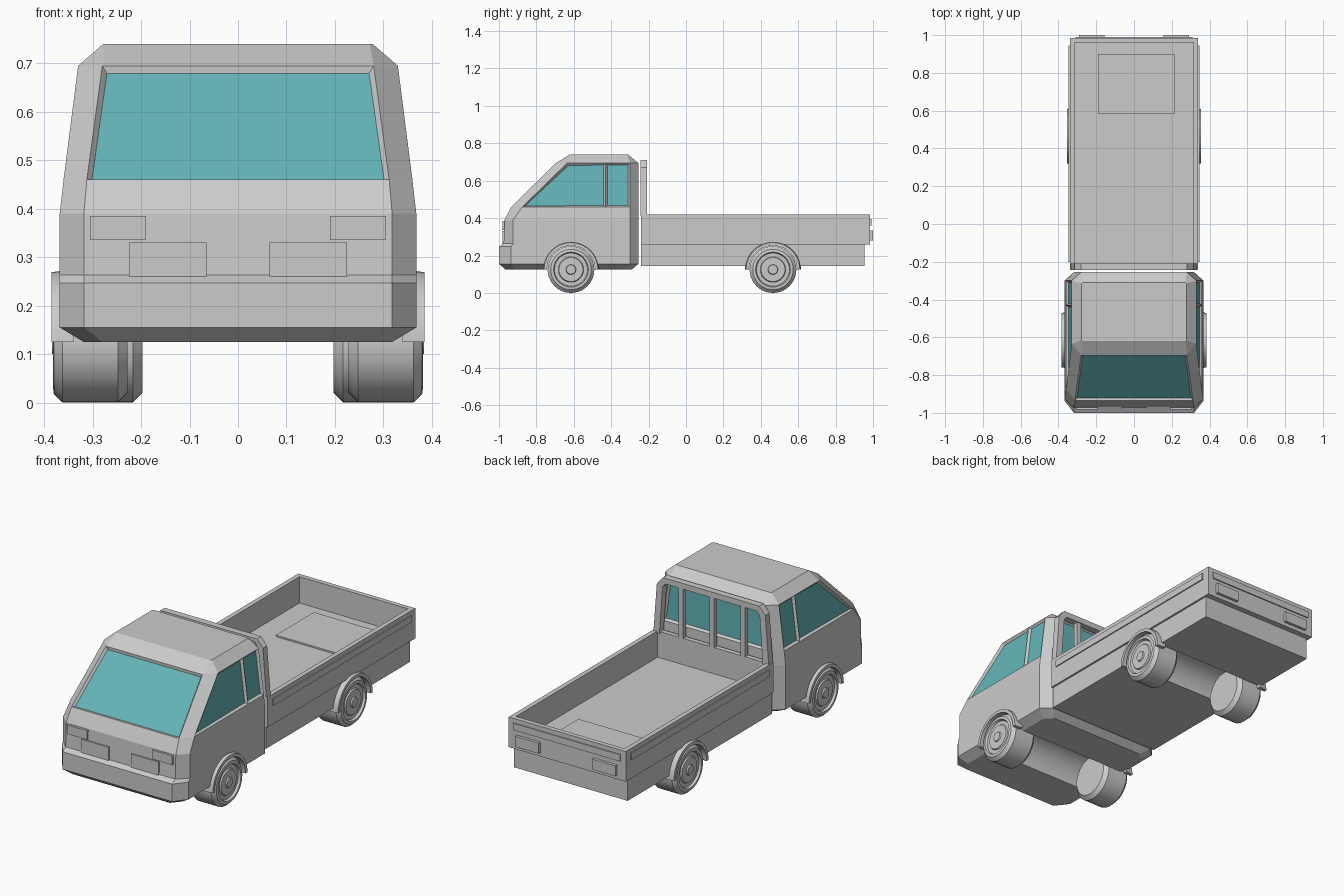
import bpy, bmesh, math
from mathutils import Matrix, Vector

cube = bpy.data.objects.get("Cube")
if cube:
    bpy.data.objects.remove(cube, do_unlink=True)


def material(name, colour):
    m = bpy.data.materials.new(name)
    m.use_nodes = True
    m.diffuse_color = colour
    m.node_tree.nodes["Principled BSDF"].inputs["Base Color"].default_value = colour
    return m


GREY = material("light grey paint", (0.6, 0.6, 0.6, 1))
TEAL = material("teal glass", (0.13, 0.46, 0.48, 1))


def finish(name, bm, mats=(GREY,)):
    bmesh.ops.recalc_face_normals(bm, faces=bm.faces)
    me = bpy.data.meshes.new(name)
    bm.to_mesh(me)
    bm.free()
    for m in mats:
        me.materials.append(m)
    ob = bpy.data.objects.new(name, me)
    bpy.context.collection.objects.link(ob)
    return ob


def add_box(bm, x, y, z):
    size = [b - a for a, b in (x, y, z)]
    mid = [(a + b) / 2 for a, b in (x, y, z)]
    mat = Matrix.Translation(mid) @ Matrix.Diagonal((*size, 1))
    bmesh.ops.create_cube(bm, size=1, matrix=mat)


def boxes(name, *specs):
    bm = bmesh.new()
    for s in specs:
        add_box(bm, *s)
    return finish(name, bm)


def smooth(ob):
    bpy.ops.object.select_all(action="DESELECT")
    ob.select_set(True)
    bpy.context.view_layer.objects.active = ob
    bpy.ops.object.shade_smooth_by_angle(angle=math.radians(30))


def cut_tunnel(ob, y, r=0.13):
    """Cut a round wheel tunnel across the whole width."""
    bm = bmesh.new()
    mat = Matrix.Translation((0, y, AXLE_Z)) @ Matrix.Rotation(math.pi / 2, 4, "Y")
    bmesh.ops.create_cone(bm, cap_ends=True, segments=48, radius1=r, radius2=r,
                          depth=1.2, matrix=mat)
    cutter = finish("tunnel_cutter", bm)
    cutter.hide_render = True
    mod = ob.modifiers.new("wheel tunnel", "BOOLEAN")
    mod.operation, mod.solver, mod.object = "DIFFERENCE", "EXACT", cutter
    dg = bpy.context.evaluated_depsgraph_get()
    me = bpy.data.meshes.new_from_object(ob.evaluated_get(dg))
    ob.modifiers.clear()
    ob.data = me
    bpy.data.objects.remove(cutter, do_unlink=True)


AXLE_Z = 0.125
FRONT_Y, REAR_Y = -0.615, 0.465

# Cab: stacked chamfered rings (z, side x, front x, front y, front side y, rear side y, rear y)
rings = [
    (0.125, 0.318, 0.28, -0.965, -0.92, -0.33, -0.29),
    (0.155, 0.368, 0.318, -1.0, -0.935, -0.30, -0.255),
    (0.247, 0.368, 0.318, -1.0, -0.935, -0.30, -0.255),
    (0.263, 0.368, 0.318, -0.975, -0.925, -0.30, -0.255),
    (0.39, 0.368, 0.318, -0.97, -0.925, -0.30, -0.255),
    (0.46, 0.36, 0.312, -0.935, -0.875, -0.30, -0.255),
    (0.695, 0.33, 0.28, -0.695, -0.635, -0.30, -0.255),
    (0.74, 0.278, 0.272, -0.62, -0.615, -0.315, -0.31),
]
bm = bmesh.new()
loops = []
for z, sx, fx, yf, yfs, yrs, yr in rings:
    half = [(fx, yf), (sx, yfs), (sx, yrs), (fx, yr)]
    plan = half + [(-x, y) for x, y in reversed(half)]
    loops.append([bm.verts.new((x, y, z)) for x, y in plan])
for a, b in zip(loops, loops[1:]):
    for i in range(8):
        j = (i + 1) % 8
        bm.faces.new((a[i], a[j], b[j], b[i]))
bm.faces.new(loops[0][::-1])
bm.faces.new(loops[-1])
bmesh.ops.recalc_face_normals(bm, faces=bm.faces)


def window_band():
    return [f for f in bm.faces if 0.5 < f.calc_center_median().z < 0.66]


# Door pillar splits the side glass, then every window is inset
sides = [f for f in window_band() if abs(f.normal.x) > 0.95]
geom = set(sides)
for f in sides:
    geom.update(f.edges, f.verts)
bmesh.ops.bisect_plane(bm, geom=list(geom), plane_co=(0, -0.43, 0), plane_no=(0, 1, 0))
bm.normal_update()
glass = [f for f in window_band()
         if abs(f.normal.x) > 0.95 or f.normal.y > 0.95
         or (f.normal.y < -0.4 and abs(f.normal.x) < 0.1)]
bmesh.ops.inset_individual(bm, faces=glass, thickness=0.014, depth=-0.012)
for f in glass:
    f.material_index = 1
cab = finish("cab", bm, (GREY, TEAL))
cut_tunnel(cab, FRONT_Y)

# Front details
boxes("headlights", *[(sorted((s * 0.19, s * 0.305)), (-0.982, -0.96), (0.337, 0.385))
                      for s in (-1, 1)])
boxes("grille_plates", *[(sorted((s * 0.065, s * 0.225)), (-0.98, -0.96), (0.26, 0.33))
                         for s in (-1, 1)])

# Cargo bed: skirt, floor and walls
skirt = boxes("bed_skirt", ((-0.33, 0.33), (-0.24, 0.955), (0.145, 0.265)))
cut_tunnel(skirt, REAR_Y)
W, Y0, Y1, T = 0.34, -0.24, 0.985, 0.025
boxes("bed_floor", ((-W + T, W - T), (Y0 + T, Y1 - T), (0.26, 0.28)))
wall_z = (0.26, 0.418)
boxes("bed_walls",
      ((-W, -W + T), (Y0, Y1), wall_z), ((W - T, W), (Y0, Y1), wall_z),
      ((-W + T, W - T), (Y0, Y0 + T), wall_z), ((-W + T, W - T), (Y1 - T, Y1), wall_z))
boxes("floor_hatch", ((-0.19, 0.215), (0.585, 0.9), (0.275, 0.288)))
rail_z = (0.36, 0.395)
boxes("bed_rails",
      ((-W - 0.006, -W + 0.01), (-0.2, 0.945), rail_z),
      ((W - 0.01, W + 0.006), (-0.2, 0.945), rail_z),
      ((-0.31, 0.31), (Y1 - 0.01, Y1 + 0.006), rail_z))
boxes("tail_lights", *[(sorted((s * 0.155, s * 0.29)), (Y1 - 0.01, 1.0), (0.28, 0.335))
                       for s in (-1, 1)])

# Guard frame behind the cab
outer = [(0.335, 0.41), (0.315, 0.67), (0.28, 0.71)]
inner = [(0.3, 0.41), (0.282, 0.66), (0.265, 0.68)]
outer += [(-x, z) for x, z in reversed(outer)]
inner += [(-x, z) for x, z in reversed(inner)]
bm = bmesh.new()
vo, vi = [[bm.verts.new((x, -0.243, z)) for x, z in p] for p in (outer, inner)]
faces = [bm.faces.new((vo[i], vo[i + 1], vi[i + 1], vi[i])) for i in range(len(vo) - 1)]
new = bmesh.ops.extrude_face_region(bm, geom=faces, use_keep_orig=True)["geom"]
bmesh.ops.translate(bm, vec=Vector((0, 0.035, 0)),
                    verts=[v for v in new if isinstance(v, bmesh.types.BMVert)])
for x in (-0.18, 0, 0.18):
    add_box(bm, (x - 0.013, x + 0.013), (-0.24, -0.213), (0.41, 0.69))
finish("guard_frame", bm)

# Wheels (distance from inner face, radius) and arch flares
profile = [(0, 0), (0, 0.105), (0.02, 0.125), (0.134, 0.125), (0.152, 0.108),
           (0.154, 0.093), (0.142, 0.088), (0.142, 0.068), (0.149, 0.064),
           (0.149, 0.027), (0.156, 0.024), (0.156, 0)]


def wheel(name, side, x, y):
    bm = bmesh.new()
    vs = [bm.verts.new((side * (x + d), y, AXLE_Z + r)) for d, r in profile]
    es = [bm.edges.new(p) for p in zip(vs, vs[1:])]
    bmesh.ops.spin(bm, geom=vs + es, cent=(0, y, AXLE_Z), axis=(1, 0, 0),
                   angle=math.tau, steps=40)
    bmesh.ops.remove_doubles(bm, verts=bm.verts, dist=0.0003)
    smooth(finish(name, bm))


def arch(name, side, x0, x1, y):
    bm = bmesh.new()
    section = [(x0, 0.128), (x1, 0.128), (x1, 0.144), (x0, 0.15)]
    vs = [bm.verts.new((side * x, y - r, AXLE_Z)) for x, r in section]
    face = bm.faces.new(vs)
    res = bmesh.ops.spin(bm, geom=[face], cent=(0, y, AXLE_Z), axis=(1, 0, 0),
                         angle=-math.pi, steps=20)
    if not any(isinstance(g, bmesh.types.BMFace) for g in res["geom_last"]):
        bm.faces.new([g for g in res["geom_last"] if isinstance(g, bmesh.types.BMVert)])
    if not face.is_valid:
        bm.faces.new(vs)
    smooth(finish(name, bm))


for side, label in ((1, "left"), (-1, "right")):
    wheel("front_wheel_" + label, side, 0.228, FRONT_Y)
    wheel("rear_wheel_" + label, side, 0.197, REAR_Y)
    arch("front_arch_" + label, side, 0.34, 0.385, FRONT_Y)
    arch("rear_arch_" + label, side, 0.31, 0.356, REAR_Y)
